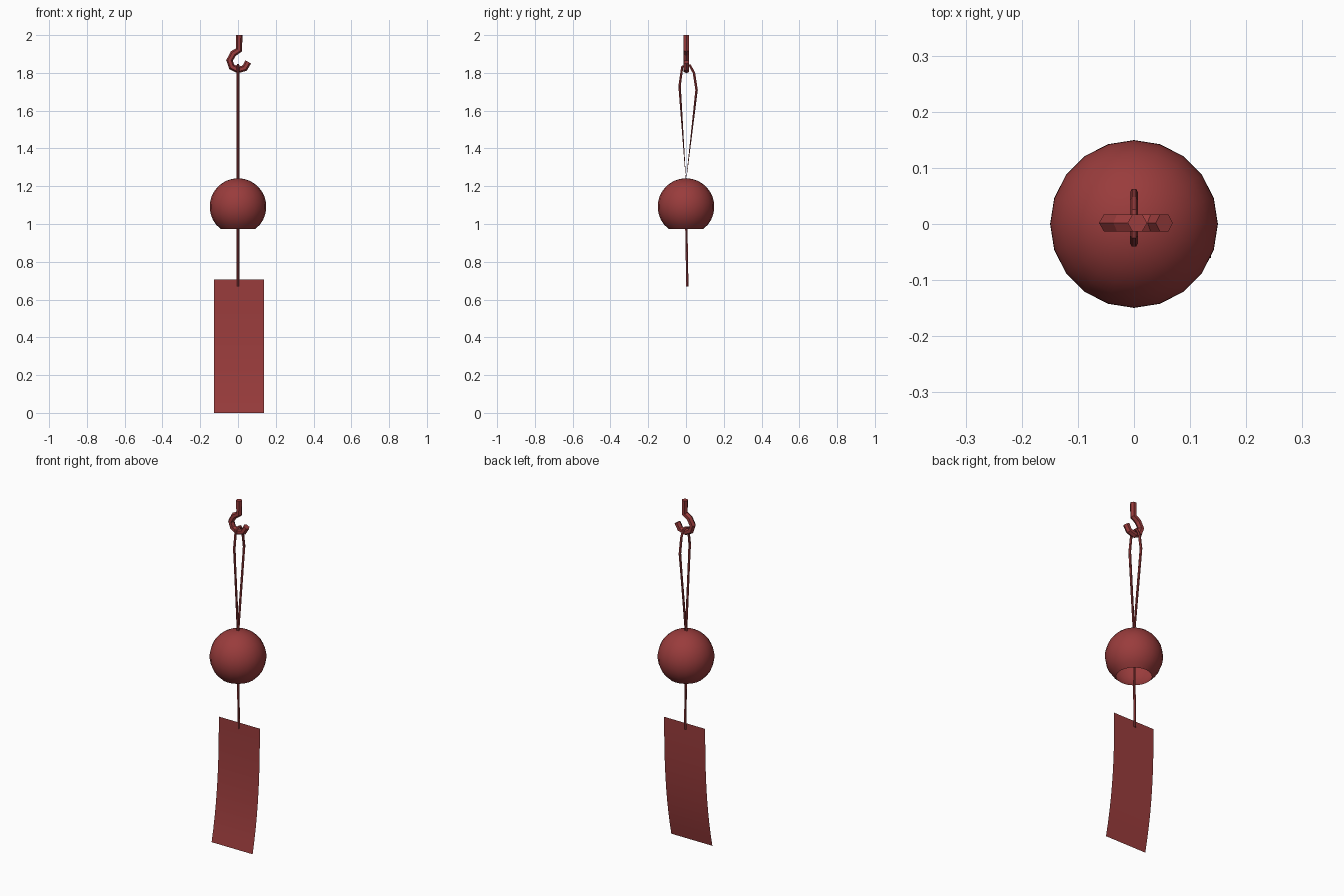
import bpy, bmesh, math

if "Cube" in bpy.data.objects:
    bpy.data.objects.remove(bpy.data.objects["Cube"])

red = bpy.data.materials.new("dark_red")
red.diffuse_color = (0.32, 0.045, 0.045, 1)
red.use_nodes = True
red.node_tree.nodes["Principled BSDF"].inputs["Base Color"].default_value = red.diffuse_color


def select(ob):
    bpy.ops.object.select_all(action='DESELECT')
    ob.select_set(True)
    bpy.context.view_layer.objects.active = ob


def add_mesh(name, bm, smooth=True):
    me = bpy.data.meshes.new(name)
    bm.to_mesh(me)
    bm.free()
    me.materials.append(red)
    ob = bpy.data.objects.new(name, me)
    bpy.context.collection.objects.link(ob)
    if smooth:
        select(ob)
        bpy.ops.object.shade_smooth_by_angle(angle=math.radians(40))
    return ob


def tube(name, points, radius, closed=False):
    """Six-sided tube along a polyline, converted to a mesh."""
    cu = bpy.data.curves.new(name, 'CURVE')
    cu.dimensions = '3D'
    cu.bevel_depth = radius
    cu.bevel_resolution = 1
    cu.use_fill_caps = True
    sp = cu.splines.new('POLY')
    sp.points.add(len(points) - 1)
    for p, co in zip(sp.points, points):
        p.co = (*co, 1)
    sp.use_cyclic_u = closed
    sp.use_smooth = False
    cu.materials.append(red)
    ob = bpy.data.objects.new(name, cu)
    bpy.context.collection.objects.link(ob)
    select(ob)
    bpy.ops.object.convert(target='MESH')


# Hook: straight stem, open arc ending at the right
hook = [(0.006, 2.0), (0.006, 1.922), (-0.024, 1.903), (-0.045, 1.866),
        (-0.033, 1.832), (0.0, 1.815), (0.035, 1.825), (0.054, 1.858)]
tube("hook", [(x, 0.002, z) for x, z in hook], 0.0175)

# Hanging loop, laid over the bottom of the hook
loop = [(0.0, 1.225), (-0.034, 1.73), (-0.02, 1.832), (0.004, 1.84),
        (0.022, 1.838), (0.042, 1.80), (0.056, 1.71)]
tube("hanging_loop", [(0, y, z) for y, z in loop], 0.0075, closed=True)

# Lower string, running through the bell to the paper strip
tube("lower_string", [(0, 0, 1.24), (0, 0.002, 0.97), (0, 0.007, 0.67)], 0.007)

# Bell: open-bottomed sphere shell
R, zc, sides, rings = 0.15, 1.092, 20, 12
end = math.radians(142)
bm = bmesh.new()
prev = []
for i in range(rings + 1):
    a = end * i / rings
    r, z = R * math.sin(a), zc + R * math.cos(a)
    if i == 0:
        ring = [bm.verts.new((0, 0, z))] * sides
    else:
        ring = [bm.verts.new((r * math.cos(t), r * math.sin(t), z))
                for t in (math.tau * k / sides for k in range(sides))]
    for k in range(sides if i else 0):
        n = (k + 1) % sides
        face = [prev[k], ring[k], ring[n]] + ([prev[n]] if i > 1 else [])
        bm.faces.new(face)
    prev = ring
add_mesh("bell", bm)

# Paper strip: thin sheet whose lower end curls forward
bm = bmesh.new()
steps, top = 10, 0.705
prev = None
for i in range(steps + 1):
    t = i / steps
    y = 0.005 - 0.066 * t ** 2.5
    row = [bm.verts.new((x, y, top * (1 - t))) for x in (-0.127, 0.137)]
    if prev:
        bm.faces.new((prev[0], row[0], row[1], prev[1]))
    prev = row
add_mesh("paper_strip", bm)
